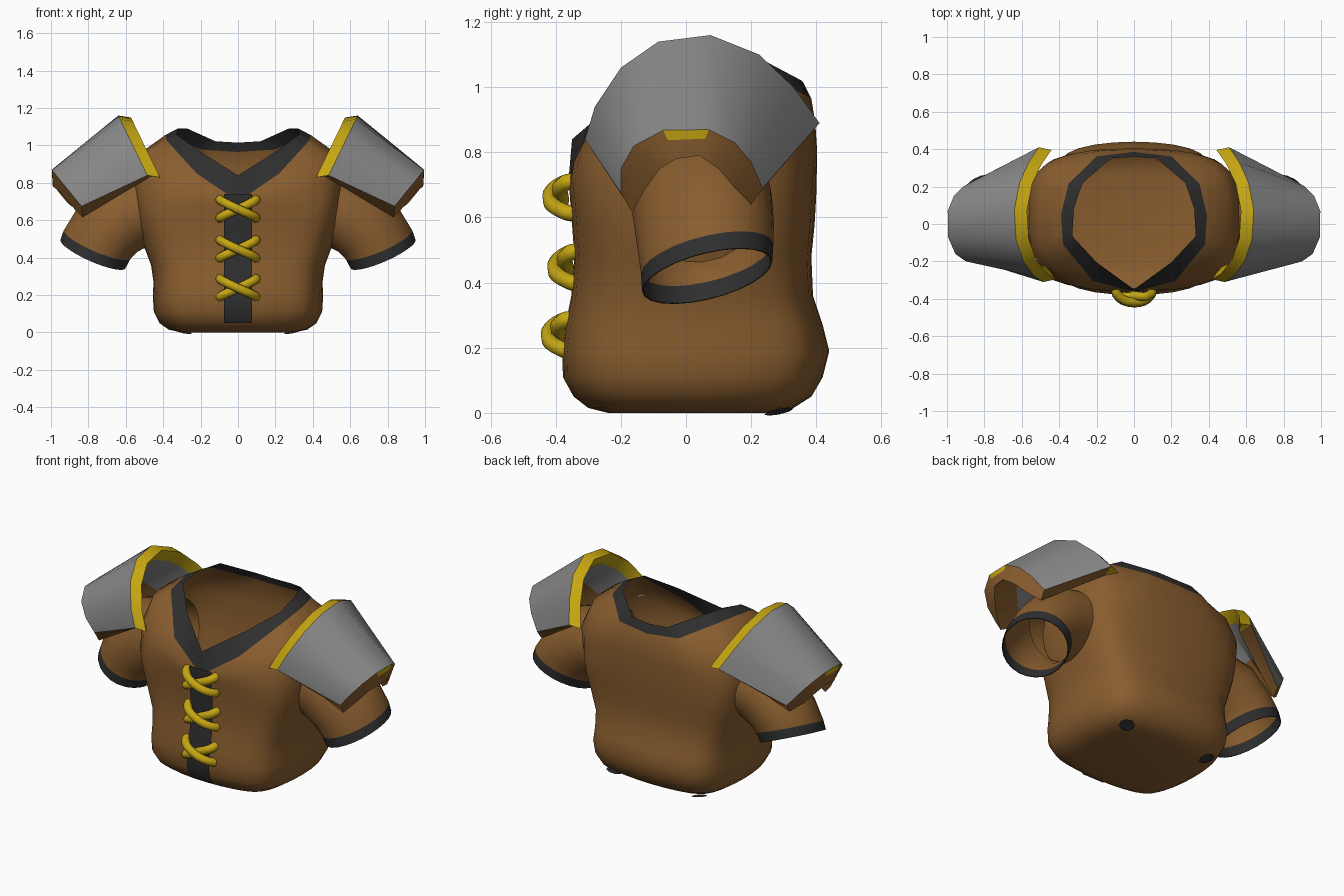
import bpy, math
from mathutils import Vector as V

if "Cube" in bpy.data.objects:
    bpy.data.objects.remove(bpy.data.objects["Cube"])


def material(name, rgb):
    m = bpy.data.materials.new(name)
    m.diffuse_color = (*rgb, 1)
    m.use_nodes = True
    m.node_tree.nodes["Principled BSDF"].inputs["Base Color"].default_value = m.diffuse_color
    return m


BROWN = material("brown leather", (0.25, 0.11, 0.028))
DARK = material("dark trim", (0.028, 0.028, 0.029))
GREY = material("grey steel", (0.25, 0.25, 0.25))
GOLD = material("gold trim", (0.56, 0.38, 0.006))


def make(name, verts, faces, mats, idx=None, angle=40):
    me = bpy.data.meshes.new(name)
    me.from_pydata([tuple(v) for v in verts], [], faces)
    for m in mats:
        me.materials.append(m)
    if idx:
        me.polygons.foreach_set("material_index", idx)
    ob = bpy.data.objects.new(name, me)
    bpy.context.collection.objects.link(ob)
    bpy.ops.object.select_all(action='DESELECT')
    ob.select_set(True)
    bpy.context.view_layer.objects.active = ob
    bpy.ops.object.shade_smooth_by_angle(angle=math.radians(angle))
    return ob


def loft(rings, closed=True, flip=False):
    """Quads between successive rings of equal length; also gives the band number of each face."""
    n = len(rings[0])
    faces, bands = [], []
    for r in range(len(rings) - 1):
        for i in range(n if closed else n - 1):
            j = (i + 1) % n
            f = (r * n + i, r * n + j, (r + 1) * n + j, (r + 1) * n + i)
            faces.append(f[::-1] if flip else f)
            bands.append(r)
    return [v for ring in rings for v in ring], faces, bands


def full_ring(half, smooth=True, steps=3):
    """Seven points from front to back on +x, mirrored and filled in to a closed ring."""
    pts = [V(p) for p in half]
    pts += [V((-p.x, p.y, p.z)) for p in pts[-2:0:-1]]
    out, n = [], len(pts)
    for i in range(n):
        a, b, c, d = (pts[(i + k) % n] for k in (-1, 0, 1, 2))
        for s in range(steps):
            t = s / steps
            if smooth:
                out.append(b + 0.5 * t * (c - a + t * (2 * a - 5 * b + 4 * c - d + t * (3 * (b - c) + d - a))))
            else:
                out.append(b.lerp(c, t))
    return out


# Torso: height, half width, front y, back y
LEVELS = [(0.0, 0.30, -0.24, 0.27), (0.015, 0.37, -0.30, 0.33), (0.05, 0.42, -0.345, 0.385),
          (0.11, 0.45, -0.378, 0.42), (0.19, 0.455, -0.38, 0.44), (0.27, 0.452, -0.37, 0.42),
          (0.36, 0.465, -0.352, 0.39), (0.48, 0.51, -0.343, 0.385), (0.58, 0.54, -0.35, 0.395),
          (0.67, 0.555, -0.357, 0.40)]


def level_ring(z, rx, yf, yb):
    half = []
    for k in range(7):
        a = math.radians(-90 + 30 * k)
        c, s = max(math.cos(a), 0) ** 0.62, abs(math.sin(a)) ** 0.62
        if k in (0, 6):
            c = 0
        half.append((rx * c, 0.03 + ((yf - 0.03) if k < 3 else (yb - 0.03)) * s, z))
    return full_ring(half)


shoulder_low = [(0, -.358, .685), (.31, -.335, .75), (.51, -.215, .81), (.57, .03, .83),
                (.52, .275, .83), (.31, .38, .82), (0, .403, .80)]
shoulder_high = [(0, -.36, .695), (.28, -.32, .82), (.47, -.175, .95), (.515, .04, .965),
                 (.465, .255, .96), (.27, .375, .91), (0, .397, .89)]
collar_outer = [(0, -.362, .70), (.22, -.305, .85), (.38, -.11, 1.025), (.39, .05, 1.055),
                (.35, .215, 1.05), (.2, .362, .978), (0, .385, .965)]
collar_inner = [(0, -.35, .84), (.2, -.205, .965), (.33, -.065, 1.06), (.322, .08, 1.09),
                (.275, .22, 1.092), (.12, .352, 1.022), (0, .36, 1.015)]

rings = [level_ring(*l) for l in LEVELS]
rings += [full_ring(shoulder_low), full_ring(shoulder_high)]
rings += [full_ring(collar_outer, False), full_ring(collar_inner, False)]
verts, faces, bands = loft(rings)
last = max(bands)
idx = [1 if b == last else 0 for b in bands]
faces.append(tuple(range(len(rings[0])))[::-1])
idx.append(0)
make("torso", verts, faces, [BROWN, DARK], idx)

# Dark strip down the chest
strip = [[V((x, l[2] - 0.008, l[0])) for x in (-0.075, 0.075)] for l in LEVELS[2:]]
strip.append([V((x, -0.366, 0.74)) for x in (-0.075, 0.075)])
verts, faces, _ = loft(strip, closed=False)
make("chest_strip", verts, faces, [DARK])

# Small dark patches under the back corners
for s, side in ((1, "right"), (-1, "left")):
    patch = []
    for i in range(8):
        dx, dy = .045 * math.cos(math.tau * i / 8), .045 * math.sin(math.tau * i / 8)
        patch.append(V((s * (.29 + dx), .285 + dy, .004 + .2 * (dx + dy))))
    make("base_patch_" + side, patch, [tuple(range(8))[::-s]], [DARK])


# Laces: crossed cords
def cord(name, pts, r=0.025):
    cu = bpy.data.curves.new(name, 'CURVE')
    cu.dimensions = '3D'
    cu.bevel_depth = r
    cu.bevel_resolution = 2
    cu.resolution_u = 4
    cu.use_fill_caps = True
    cu.materials.append(GOLD)
    sp = cu.splines.new('BEZIER')
    sp.bezier_points.add(len(pts) - 1)
    for b, p in zip(sp.bezier_points, pts):
        b.co = p
        b.handle_left_type = b.handle_right_type = 'AUTO'
    bpy.context.collection.objects.link(bpy.data.objects.new(name, cu))


for n, (z, y) in enumerate(((0.66, 0.0), (0.445, 0.015), (0.237, -0.005))):
    for s in (1, -1):
        over = -0.022 if s > 0 else 0.012
        cord(f"lace_{n}_{'over' if s > 0 else 'under'}",
             [(-s * .094, -.335 + y, z + .052), (-s * .092, -.372 + y, z + .046),
              (0, -.395 + y + over, z), (s * .092, -.372 + y, z - .043), (s * .094, -.335 + y, z - .05)])

# Sleeves: ring centre, outward axis, depth axis; outside first, then back up the inside
SLEEVE = [((.44, .05, .69), (.03, 0, .19), (0, .20, 0)), ((.60, .05, .635), (.12, 0, .175), (0, .215, .02)),
          ((.70, .06, .545), (.165, 0, .11), (0, .21, .035)), ((.752, .065, .472), (.18, 0, .073), (0, .203, .045)),
          ((.775, .065, .42), (.175, 0, .073), (0, .2, .045)), ((.775, .065, .42), (.171, 0, .071), (0, .196, .044)),
          ((.752, .065, .472), (.174, 0, .07), (0, .197, .044)),
          ((.70, .06, .545), (.155, 0, .102), (0, .20, .035)), ((.60, .05, .635), (.11, 0, .165), (0, .205, .02))]

# Shoulder plate: y, z points of the outer and inner profile at each end
BIG = [(-.31, .84), (-.28, .94), (-.2, 1.06), (-.085, 1.14), (.075, 1.16), (.225, 1.10), (.33, 1.0), (.41, .89)]
SMALL = [(-.2, .675), (-.2, .75), (-.16, .82), (-.07, .868), (.07, .87), (.15, .83), (.2, .77), (.235, .69)]
SMALL_IN = [(-.165, .615), (-.13, .68), (-.08, .75), (-.03, .78), (.04, .79), (.1, .75), (.15, .69), (.2, .64)]


def big_x(z):
    return 0.48 + 0.16 * (z - 0.83) / 0.33


def small_x(z):
    return 0.845 + 0.155 * (z - 0.685) / 0.19


for s, side in ((1, "right"), (-1, "left")):
    rings = []
    for c, a, b in SLEEVE:
        rings.append([V(c) + V(a) * math.cos(t) + V(b) * math.sin(t)
                      for t in (math.tau * i / 24 for i in range(24))])
    verts, faces, bands = loft(rings, flip=s < 0)
    make("sleeve_" + side, [V((s * v.x, v.y, v.z)) for v in verts], faces, [BROWN, DARK],
         [1 if b in (3, 4, 5) else 0 for b in bands])

    outer = [V((big_x(z), y, z)) for y, z in BIG]
    lip = [V((p.x - .068, .05 + (p.y - .05) * .96, p.z - .011)) for p in outer]
    inner = [V((p.x - .02, .05 + (p.y - .05) * .78, .82 + (p.z - .82) * .76)) for p in outer]
    end = [V((small_x(z), y, z)) for y, z in SMALL]
    end_in = [V((small_x(e[1]) - .005, y, z)) for (y, z), e in zip(SMALL_IN, SMALL)]
    inner_mid = [a.lerp(b, .5) for a, b in zip(inner, end_in)]
    rim_mid = [a.lerp(b, .65) for a, b in zip(end_in, end)]
    rings = [end, outer, lip, inner, inner_mid, end_in, rim_mid, end]
    verts, faces, bands = loft(rings, closed=False, flip=s > 0)
    # grey shell, gold lip, lining grey then brown, brown rim with one gold face on top
    idx = []
    for f, b in zip(faces, bands):
        mid = sum(verts[i].y for i in f) / 4
        idx.append((0, 1, 1, 0, 2, 2, 1 if abs(mid) < .03 else 2)[b])
    # cut edges along the lower sides, gold beside the lip
    n = len(BIG)
    for k, rev in ((0, s < 0), (n - 1, s > 0)):
        f = [r * n + k for r in range(7)]
        for q, m in (((f[0], f[1], f[3], f[4], f[5], f[6]), 2), ((f[1], f[2], f[3]), 1)):
            faces.append(q[::-1] if rev else q)
            idx.append(m)
    make("shoulder_plate_" + side, [V((s * v.x, v.y, v.z)) for v in verts], faces, [GREY, GOLD, BROWN], idx, 35)
